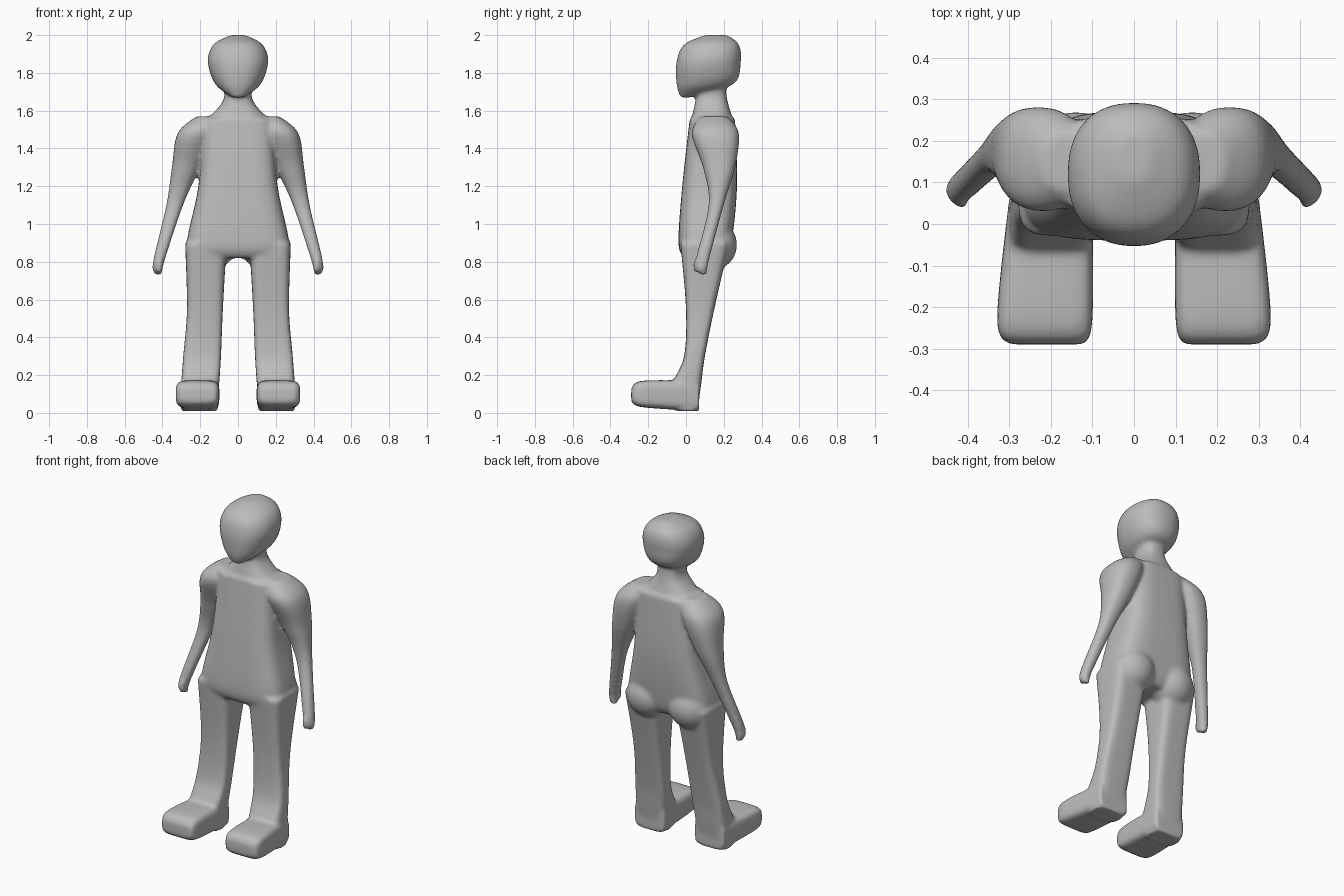
import bpy
import bmesh
import math
from mathutils import Matrix, Vector

default_cube = bpy.data.objects.get("Cube")
if default_cube:
    bpy.data.objects.remove(default_cube, do_unlink=True)

SECTION_POINTS = 40
STEPS = 8
form = bmesh.new()


def smooth_rows(rows):
    """Run a smooth curve through the given sections."""
    rows = [Vector(row) for row in rows]
    padded = [rows[0], *rows, rows[-1]]
    result = []
    for before, start, end, after in zip(padded, rows, rows[1:], padded[3:]):
        handles = [start, start + (end - before) / 6, end - (after - start) / 6, end]
        for step in range(STEPS):
            points = handles
            while len(points) > 1:
                points = [a.lerp(b, step / STEPS) for a, b in zip(points, points[1:])]
            result.append(points[0])
    return result + [rows[-1]]


def between(low, high, wave, power):
    """Place a sine or cosine value in a range, squared off by the power."""
    rounded = math.copysign(abs(wave) ** (2 / power), wave)
    return (low + high + rounded * (high - low)) / 2


def loft(rows, power, side=1, lengthwise=False):
    """Closed loft; each row is a position, an x range and a depth or height range."""
    rings = []
    for position, inner, outer, low, high in smooth_rows(rows):
        ring = []
        for point in range(SECTION_POINTS):
            angle = math.tau * point / SECTION_POINTS
            x = side * between(inner, outer, math.cos(angle), power)
            other = between(low, high, math.sin(angle), power)
            place = (x, position, other) if lengthwise else (x, other, position)
            ring.append(form.verts.new(place))
        rings.append(ring)
    form.faces.new(rings[0])
    form.faces.new(rings[-1])
    for ring, following in zip(rings, rings[1:]):
        for point in range(SECTION_POINTS):
            previous = point - 1
            form.faces.new((ring[previous], ring[point], following[point], following[previous]))


def centred_loft(rows, power):
    """Loft about the middle; each row is a height, half width, front and back."""
    loft([(height, -half, half, front, back) for height, half, front, back in rows], power)


def ball(centre, radii):
    """Ellipsoid for small rounded masses."""
    placement = Matrix.LocRotScale(Vector(centre), None, Vector(radii))
    bmesh.ops.create_uvsphere(form, u_segments=SECTION_POINTS, v_segments=STEPS * 2,
                              radius=1, matrix=placement)


# Head, with the chin pushed forward
centred_loft([(1.67, .03, -.03, .02), (1.74, .12, -.05, .25), (1.86, .16, -.05, .29),
              (1.95, .13, -.01, .28), (2, .04, .1, .22)], power=2.3)

# Neck flaring into the shoulders
centred_loft([(1.75, .08, .07, .21), (1.65, .08, .05, .22), (1.52, .2, .02, .26)], power=2.6)

# Torso down to the hips
centred_loft([(1.56, .18, .02, .26), (1.2, .21, -.02, .27), (.9, .27, -.04, .24),
              (.82, .22, -.01, .2)], power=3.6)

for side in (1, -1):
    # Arm, from the rounded shoulder to the fist
    loft([(1.57, .1, .22, .08, .22), (1.48, .12, .32, .03, .28), (1.3, .2, .35, .09, .26),
          (1.1, .29, .38, .12, .2), (.8, .39, .45, .05, .12), (.73, .4, .44, .08, .11)],
         power=2.4, side=side)

    # Thumb and buttock
    ball((side * .415, .055, .78), (.015, .02, .04))
    ball((side * .14, .15, .89), (.13, .12, .13))

    # Leg
    loft([(.9, .06, .28, -.03, .23), (.55, .08, .27, 0, .15), (.3, .09, .29, -.01, .1),
          (.15, .1, .3, -.07, .08), (.01, .11, .3, -.05, .06)], power=4.5, side=side)

    # Foot
    loft([(-.29, .12, .3, .06, .13), (-.23, .1, .33, .03, .17), (.07, .1, .3, .01, .17)],
         power=5, side=side, lengthwise=True)

bmesh.ops.recalc_face_normals(form, faces=form.faces)
mesh = bpy.data.meshes.new("body")
form.to_mesh(mesh)
form.free()
body = bpy.data.objects.new("body", mesh)
bpy.context.collection.objects.link(body)

# One continuous smooth skin over all parts
skin = body.modifiers.new("skin", "REMESH")
skin.mode = "VOXEL"
skin.voxel_size = .011
skin.use_smooth_shade = True
soften = body.modifiers.new("soften", "SMOOTH")
soften.factor = .5
soften.iterations = 8

# Plain clay colour
clay = bpy.data.materials.new("grey_clay")
clay.use_nodes = True
grey = (.5, .5, .5, 1)
clay.diffuse_color = grey
clay.node_tree.nodes["Principled BSDF"].inputs["Base Color"].default_value = grey
mesh.materials.append(clay)
